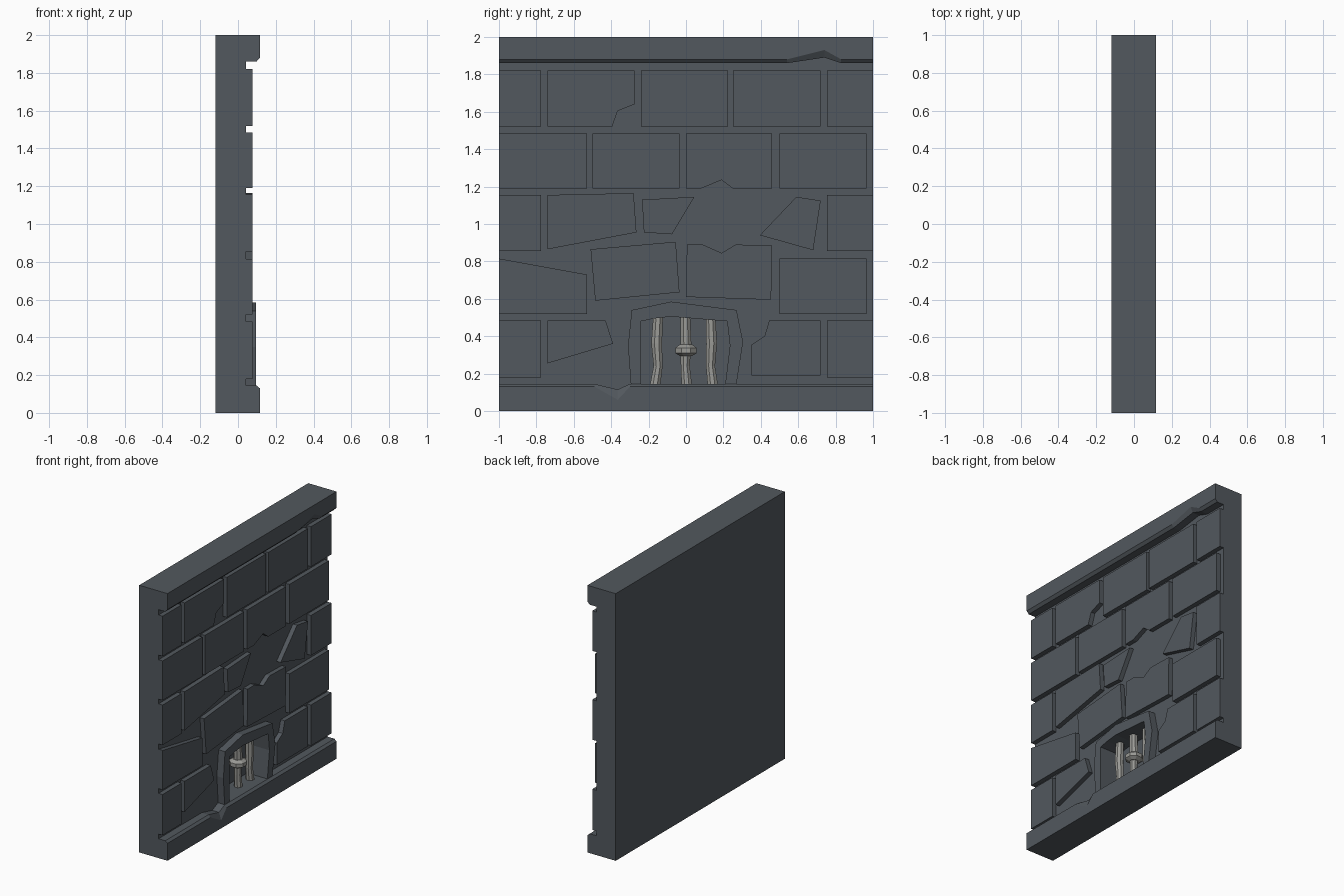
import bpy, bmesh, math

cube = bpy.data.objects.get("Cube")
if cube:
    bpy.data.objects.remove(cube, do_unlink=True)


def material(name, rgb):
    m = bpy.data.materials.new(name)
    m.use_nodes = True
    m.diffuse_color = (*rgb, 1)
    m.node_tree.nodes["Principled BSDF"].inputs["Base Color"].default_value = (*rgb, 1)
    return m


STONE = material("slate stone", (0.085, 0.098, 0.112))
IRON = material("pale metal", (0.32, 0.32, 0.30))
BACK, FACE, BRICK, FRAME, TRIM = -0.118, 0.042, 0.076, 0.096, 0.116


def loft(name, rings, mat=STONE):
    """Closed solid through rings holding the same number of points."""
    bm = bmesh.new()
    loops = [[bm.verts.new(p) for p in ring] for ring in rings]
    n = len(loops[0])
    for a, b in zip(loops, loops[1:]):
        for i in range(n):
            j = (i + 1) % n
            bm.faces.new((a[i], a[j], b[j], b[i]))
    bm.faces.new(loops[0][::-1])
    bm.faces.new(loops[-1])
    bmesh.ops.recalc_face_normals(bm, faces=bm.faces)
    mesh = bpy.data.meshes.new(name)
    bm.to_mesh(mesh)
    bm.free()
    mesh.materials.append(mat)
    ob = bpy.data.objects.new(name, mesh)
    bpy.context.collection.objects.link(ob)
    return ob


def slab(name, outline, x0, x1):
    """Outline in (y, z) extruded along x."""
    return loft(name, [[(x, y, z) for y, z in outline] for x in (x0, x1)])


def rect(y0, y1, z0, z1):
    return [(y0, z0), (y1, z0), (y1, z1), (y0, z1)]


# Wall core with the drain recess cut in
inner = [(-0.24, 0.145), (-0.24, 0.48), (-0.17, 0.495), (-0.08, 0.505),
         (0.22, 0.48), (0.235, 0.35), (0.21, 0.145)]
outer = [(-0.295, 0.145), (-0.31, 0.35), (-0.29, 0.54), (-0.08, 0.585),
         (0.27, 0.54), (0.305, 0.37), (0.27, 0.145)]
core = slab("wall_core", rect(-1, 1, 0, 2), BACK, FACE)
cutter = slab("recess_cutter", inner, -0.07, 0.2)
cutter.hide_render = True
cut = core.modifiers.new("recess", "BOOLEAN")
cut.object = cutter
cut.solver = "EXACT"
bpy.context.view_layer.objects.active = core
bpy.ops.object.modifier_apply(modifier=cut.name)
bpy.data.objects.remove(cutter, do_unlink=True)

# Stone surround of the recess
slab("drain_surround", outer + inner[::-1], FACE, FRAME)

# Whole bricks, row by row
top, upper, mid, low, foot = (1.52, 1.82), (1.19, 1.485), (0.855, 1.155), (0.52, 0.815), (0.18, 0.485)
ends = [(-1, -0.775), (0.755, 1)]
rows = [
    (top, ends + [(-0.24, 0.225), (0.25, 0.72)]),
    (upper, [(-1, -0.53), (-0.5, -0.035), (0.5, 0.965)]),
    (mid, ends),
    (low, [(0.5, 0.965)]),
    (foot, ends),
]
bricks = [rect(*span, *height) for height, spans in rows for span in spans]

# Broken and tilted bricks
bricks += [
    [(-0.74, 1.52), (-0.395, 1.52), (-0.365, 1.605), (-0.275, 1.64), (-0.275, 1.82), (-0.74, 1.82)],
    [(0, 1.19), (0.08, 1.19), (0.19, 1.235), (0.25, 1.19), (0.46, 1.19), (0.46, 1.485), (0, 1.485)],
    [(-0.74, 0.865), (-0.265, 0.955), (-0.28, 1.165), (-0.74, 1.155)],
    [(-0.225, 0.955), (-0.075, 0.945), (0.045, 1.145), (-0.235, 1.13)],
    [(0.395, 0.94), (0.68, 0.86), (0.72, 1.125), (0.59, 1.145)],
    [(-1, 0.52), (-0.53, 0.52), (-0.53, 0.73), (-1, 0.815)],
    [(-0.485, 0.59), (-0.035, 0.635), (-0.055, 0.905), (-0.51, 0.865)],
    [(0, 0.61), (0.455, 0.595), (0.46, 0.885), (0.265, 0.89), (0.19, 0.845), (0.09, 0.89), (0.005, 0.89)],
    [(-0.74, 0.255), (-0.39, 0.36), (-0.43, 0.485), (-0.74, 0.485)],
    [(0.35, 0.19), (0.72, 0.19), (0.72, 0.485), (0.445, 0.485), (0.42, 0.4), (0.35, 0.355)],
]
for i, outline in enumerate(bricks):
    slab(f"brick_{i + 1}", outline, FACE, BRICK)


# Chamfered trims with one chipped spot each
def trim(name, base, stations):
    loft(name, [[(FACE, y, base), (TRIM, y, base), (TRIM, y, edge), (FRAME + 0.002, y, lip), (FACE, y, lip)]
                for y, edge, lip in stations])


trim("top_trim", 2, [(-1, 1.88, 1.86), (0.54, 1.88, 1.86), (0.74, 1.93, 1.89),
                     (0.83, 1.88, 1.86), (1, 1.88, 1.86)])
trim("bottom_trim", 0, [(-1, 0.13, 0.145), (-0.49, 0.13, 0.145), (-0.365, 0.06, 0.115),
                        (-0.30, 0.13, 0.145), (1, 0.13, 0.145)])


# Drain bars, slightly worn along their height
def post(name, y, levels, sides=8):
    loft(name, [[(r * math.cos((k + 0.5) * math.tau / sides), y + dy + r * math.sin((k + 0.5) * math.tau / sides), z)
                 for k in range(sides)] for z, r, dy in levels], IRON)


for name, y, lean in (("right", -0.157, 0.008), ("middle", 0, -0.004), ("left", 0.137, -0.006)):
    post(f"{name}_bar", y, [(0.14, 0.03, -lean), (0.24, 0.026, lean), (0.36, 0.031, 0), (0.51, 0.028, lean)])
post("bar_collar", 0, [(0.295, 0.036, 0), (0.31, 0.062, 0), (0.338, 0.062, 0), (0.355, 0.036, 0)])
